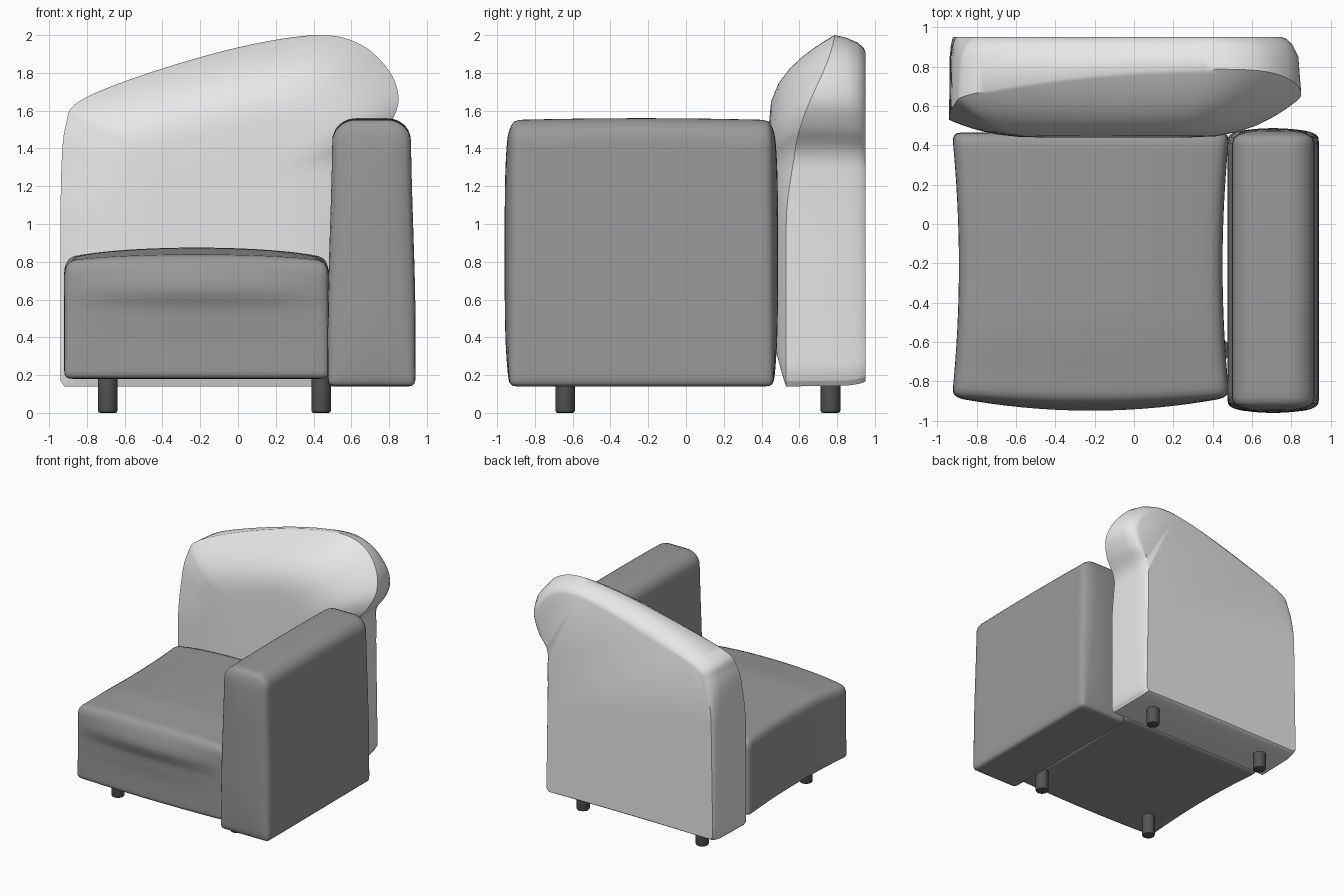
import bpy, bmesh, math
from mathutils import Vector

cube = bpy.data.objects.get("Cube")
if cube:
    bpy.data.objects.remove(cube, do_unlink=True)


def material(name, value):
    m = bpy.data.materials.new(name)
    m.use_nodes = True
    colour = (value, value, value, 1)
    m.diffuse_color = colour
    m.node_tree.nodes["Principled BSDF"].inputs["Base Color"].default_value = colour
    return m


pale = material("pale grey fabric", 0.8)
grey = material("mid grey fabric", 0.32)
dark = material("dark leg", 0.09)


def finish(name, bm, mat, angle=50):
    bmesh.ops.recalc_face_normals(bm, faces=bm.faces)
    mesh = bpy.data.meshes.new(name)
    bm.to_mesh(mesh)
    bm.free()
    mesh.materials.append(mat)
    ob = bpy.data.objects.new(name, mesh)
    bpy.context.collection.objects.link(ob)
    bpy.ops.object.select_all(action='DESELECT')
    ob.select_set(True)
    bpy.context.view_layer.objects.active = ob
    bpy.ops.object.shade_smooth_by_angle(angle=math.radians(angle))
    return ob


def step(a, b, t):
    t = min(1, max(0, (t - a) / (b - a)))
    return t * t * (3 - 2 * t)


def cushion(name, lo, hi, r_low, r_top, mat, shape):
    """Rounded box whose corner radii blend from bottom to top, then reshaped."""
    bm = bmesh.new()
    bmesh.ops.create_cube(bm, size=2)
    bmesh.ops.subdivide_edges(bm, edges=bm.edges, cuts=23, use_grid_fill=True)
    mid, half = (Vector(lo) + Vector(hi)) / 2, (Vector(hi) - Vector(lo)) / 2
    for v in bm.verts:
        u = Vector([math.sin(c * math.pi / 2) for c in v.co])
        r = Vector(r_low).lerp(Vector(r_top), (u.z + 1) / 2)
        p = Vector([a * b for a, b in zip(u, half)])
        inner = Vector([max(-(h - k), min(h - k, c)) for c, h, k in zip(p, half, r)])
        q = Vector([(c - i) / k for c, i, k in zip(p, inner, r)])
        if q.length > 0:
            q *= max(abs(c) for c in q) / q.length
        p = inner + Vector([a * b for a, b in zip(q, r)])
        n = Vector([a / b for a, b in zip(p, half)])
        v.co = mid + p + shape(n)
    return finish(name, bm, mat)


# Seat: crowned top, pinched sides, front lip over a shallow crease
def seat_shape(n):
    wide, deep = 1 - n.x ** 2, 1 - n.y ** 2
    front = step(0.4, 1, -n.y)
    lip = 0.05 * math.exp(-((n.z - 0.45) / 0.4) ** 2) - 0.02 * math.exp(-((n.z - 0.2) / 0.16) ** 2)
    top = step(0, 1, n.z)
    return Vector((-0.035 * n.x * deep,
                   -front * wide * (lip + 0.02) - 0.02 * max(0, n.y) * deep,
                   top * (0.065 * wide ** 0.6 * (1 - 0.35 * front) - 0.015 * front)))


cushion("seat", (-0.925, -0.88, 0.18), (0.485, 0.465, 0.81),
        (0.04, 0.04, 0.03), (0.05, 0.05, 0.07), grey, seat_shape)


# Armrest: slightly tapered slab with a round top and full ends
def arm_shape(n):
    return Vector((-0.025 * n.x * step(-0.6, 1, n.z),
                   0.025 * n.y * (1 - n.x ** 2) * (1 - n.z ** 4),
                   0.01 * step(0, 1, n.z) * (1 - n.y ** 2)))


cushion("armrest", (0.475, -0.935, 0.14), (0.94, 0.462, 1.55),
        (0.04, 0.035, 0.035), (0.14, 0.04, 0.12), grey, arm_shape)


# Backrest outline, seen from the front, smoothed through its points
corners = [(-0.92, 0.14), (-0.94, 0.17), (-0.94, 0.8), (-0.935, 1.3), (-0.91, 1.53), (-0.84, 1.65),
           (-0.5, 1.79), (0, 1.935), (0.42, 2), (0.65, 1.95), (0.8, 1.81), (0.85, 1.66),
           (0.8, 1.52), (0.7, 1.38), (0.68, 1.2), (0.68, 0.7), (0.68, 0.17), (0.66, 0.14)]


def smooth_loop(pts, per=6):
    out = []
    for i in range(len(pts)):
        a, b, c, d = [Vector(pts[(i + k) % len(pts)]) for k in (-1, 0, 1, 2)]
        straight = i in (0, 1, 15, 16, 17)
        for j in range(per):
            t = j / per
            if straight:
                out.append(b.lerp(c, t))
                continue
            out.append(0.5 * (2 * b + (c - a) * t + (2 * a - 5 * b + 4 * c - d) * t ** 2
                              + (3 * b - a - 3 * c + d) * t ** 3))
    return out


outline = smooth_loop(corners)
centre = Vector((-0.13, 1.2))


def ridge(z):
    return 0.53 + 0.06 * step(1, 1.55, z) + 0.2 * step(1.4, 2.05, z)


def front_point(p, k):
    s = max(0, (k - 0.44) / 0.56) ** 2.3
    q = centre + (p - centre) * k
    return Vector((q.x, 0.44 + (ridge(p.y) - 0.44) * s, q.y))


def back_point(p, inset, y):
    amount = inset * (0.035 + 0.075 * step(1.2, 1.7, p.y))
    q = p + (centre - p).normalized() * amount
    return Vector((q.x, y, q.y))


bm = bmesh.new()
rings = [[bm.verts.new(back_point(p, i, y)) for p in outline]
         for i, y in ((1, 0.95), (0.75, 0.94), (0.45, 0.91), (0.15, 0.85))]
rings += [[bm.verts.new(front_point(p, k)) for p in outline]
          for k in (1, 0.985, 0.96, 0.92, 0.86, 0.78, 0.68, 0.56, 0.42, 0.2)]
n = len(outline)
for a, b in zip(rings, rings[1:]):
    for i in range(n):
        j = (i + 1) % n
        bm.faces.new((a[i], a[j], b[j], b[i]))
bm.faces.new(rings[0])
bm.faces.new(rings[-1])
finish("backrest", bm, pale, 40)

# Legs: short round pegs with a softened foot
for side, x in (("right", -0.69), ("left", 0.44)):
    for end, y in (("front", -0.64), ("back", 0.765)):
        bm = bmesh.new()
        bmesh.ops.create_cone(bm, cap_ends=True, segments=24, radius1=0.052, radius2=0.052, depth=0.2)
        bmesh.ops.translate(bm, verts=bm.verts, vec=(x, y, 0.1))
        foot = [e for e in bm.edges if all(v.co.z < 0.01 for v in e.verts)]
        bmesh.ops.bevel(bm, geom=foot, offset=0.012, segments=2, affect='EDGES', profile=0.5)
        finish(f"{end}_{side}_leg", bm, dark, 35)
